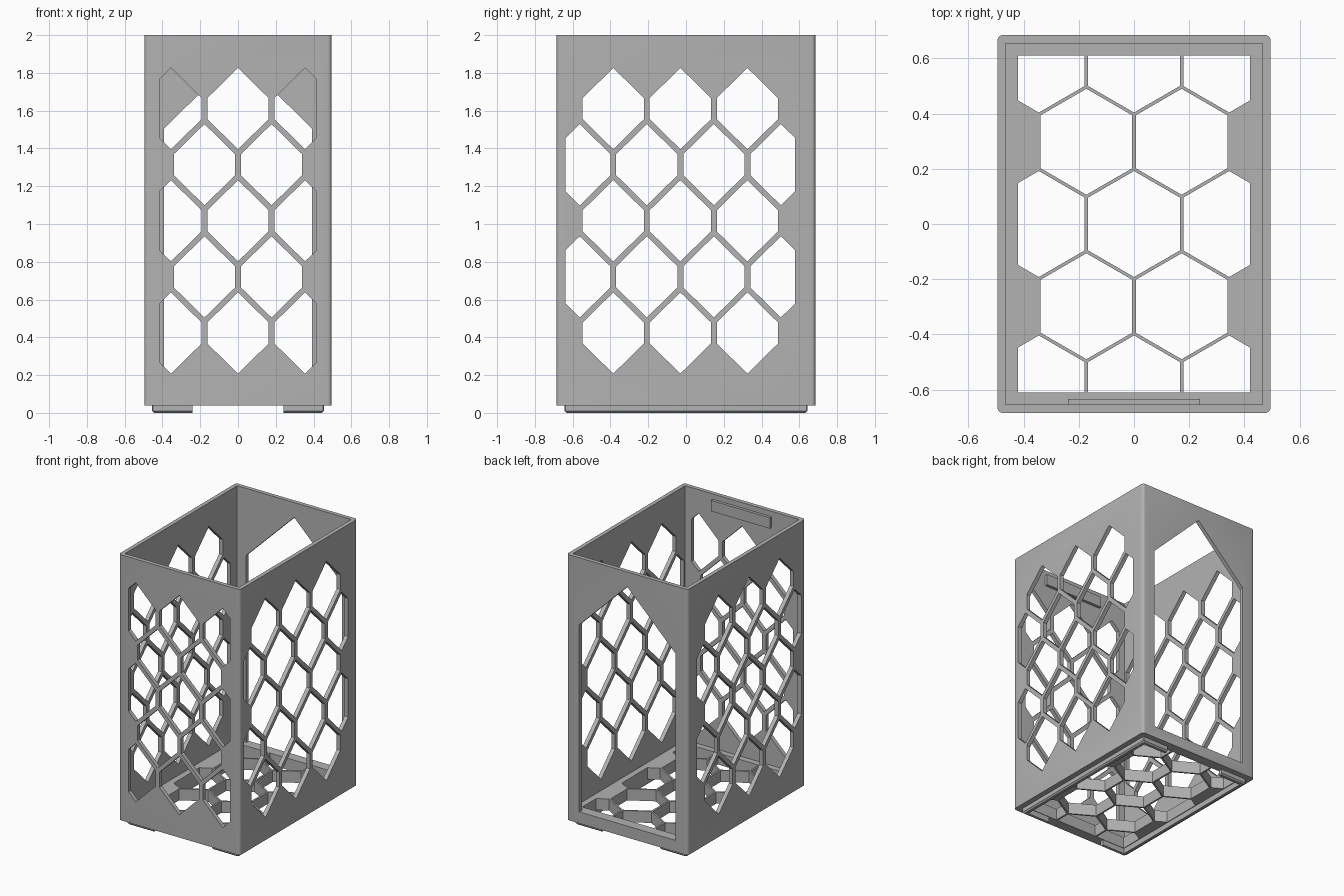
import bpy, bmesh, math
from mathutils import Vector

if "Cube" in bpy.data.objects:
    bpy.data.objects.remove(bpy.data.objects["Cube"])

grey = bpy.data.materials.new("plain grey")
grey.diffuse_color = (0.45, 0.45, 0.45, 1)
grey.use_nodes = True
grey.node_tree.nodes["Principled BSDF"].inputs["Base Color"].default_value = grey.diffuse_color


def new_object(name, bm):
    bmesh.ops.recalc_face_normals(bm, faces=bm.faces[:])
    me = bpy.data.meshes.new(name)
    bm.to_mesh(me)
    bm.free()
    me.materials.append(grey)
    ob = bpy.data.objects.new(name, me)
    bpy.context.collection.objects.link(ob)
    return ob


def loft(name, rings):
    """Closed solid through rings of equal point count."""
    bm = bmesh.new()
    loops = [[bm.verts.new(p) for p in ring] for ring in rings]
    n = len(loops[0])
    for a, b in zip(loops, loops[1:]):
        for i in range(n):
            bm.faces.new((a[i], a[(i + 1) % n], b[(i + 1) % n], b[i]))
    bm.faces.new(loops[0][::-1])
    bm.faces.new(loops[-1])
    return new_object(name, bm)


def rounded_rect(hx, hy, z, r, steps=4):
    pts = []
    for k, (sx, sy) in enumerate(((1, 1), (-1, 1), (-1, -1), (1, -1))):
        for i in range(steps + 1):
            a = math.pi / 2 * (k + i / steps)
            pts.append((sx * (hx - r) + r * math.cos(a),
                        sy * (hy - r) + r * math.sin(a), z))
    return pts


def box(name, x0, x1, y0, y1, z0, z1):
    return loft(name, [[(x0, y0, z), (x1, y0, z), (x1, y1, z), (x0, y1, z)] for z in (z0, z1)])


def prisms(name, polys, axis, lo, hi):
    """Extrude 2D polygons along an axis to make one cutter."""
    place = {'x': lambda u, v, d: (d, u, v),
             'y': lambda u, v, d: (u, d, v),
             'z': lambda u, v, d: (u, v, d)}[axis]
    bm = bmesh.new()
    for poly in polys:
        a = [bm.verts.new(place(u, v, lo)) for u, v in poly]
        b = [bm.verts.new(place(u, v, hi)) for u, v in poly]
        n = len(poly)
        bm.faces.new(a[::-1])
        bm.faces.new(b)
        for i in range(n):
            bm.faces.new((a[i], a[(i + 1) % n], b[(i + 1) % n], b[i]))
    return new_object(name, bm)


def clip(poly, k, limit, sign):
    """Keep the part of a polygon where sign * coord[k] <= sign * limit."""
    out = []
    for p, q in zip(poly, poly[1:] + poly[:1]):
        dp, dq = sign * (p[k] - limit), sign * (q[k] - limit)
        if dp <= 0:
            out.append(p)
        if dp * dq < 0:
            t = dp / (dp - dq)
            out.append(tuple(p[j] + t * (q[j] - p[j]) for j in (0, 1)))
    return out


def honeycomb(u_mid, half_u, v_mid, half_v, rows, pitch_u, pitch_v, w, h, s, first_odd):
    """Staggered pointed hexagons, trimmed to a rectangle."""
    polys = []
    for r in range(rows):
        v = v_mid + (r - (rows - 1) / 2) * pitch_v
        shift = 0.5 if (r + first_odd) % 2 else 0
        for c in range(-3, 4):
            du = (c + shift) * pitch_u
            if abs(du) > half_u:
                continue
            u = u_mid + du
            poly = [(u, v + h), (u - w, v + s), (u - w, v - s),
                    (u, v - h), (u + w, v - s), (u + w, v + s)]
            for sign in (1, -1):
                poly = clip(poly, 0, u_mid + sign * half_u, sign)
                poly = clip(poly, 1, v_mid + sign * half_v, sign)
            polys.append(poly)
    return polys


def cut(ob, cutters):
    for c in cutters:
        m = ob.modifiers.new("cut", 'BOOLEAN')
        m.operation, m.solver, m.object = 'DIFFERENCE', 'EXACT', c
    bpy.context.view_layer.update()
    me = bpy.data.meshes.new_from_object(ob.evaluated_get(bpy.context.evaluated_depsgraph_get()))
    ob.modifiers.clear()
    ob.data = me
    for c in cutters:
        bpy.data.objects.remove(c)


# Case: rounded shell with floor
HX, HY, BASE, FLOOR, TOP = 0.495, 0.685, 0.04, 0.125, 2.0
case = loft("case", [rounded_rect(HX, HY, z, 0.02) for z in (BASE, TOP)])
wall = dict(v_mid=1.017, half_v=2, rows=5, pitch_u=0.355, pitch_v=0.297,
            w=0.162, h=0.215, s=0.056, first_odd=0)
cut(case, [
    box("cavity", -0.465, 0.465, -0.655, 0.655, FLOOR, 2.2),
    # front, side and floor honeycombs
    prisms("front_holes", honeycomb(0, 0.415, **wall), 'y', -0.8, -0.6),
    prisms("side_holes", honeycomb(-0.03, 0.608, **wall), 'x', -0.6, 0.6),
    prisms("floor_holes", honeycomb(0, 0.42, 0, 0.61, 5, 0.345, 0.298,
                                    0.166, 0.192, 0.096, 0), 'z', -0.1, 0.3),
    # pointed opening in the back
    prisms("back_opening", [[(-0.392, FLOOR), (0.392, FLOOR), (0.392, 1.505),
                             (0, 1.89), (-0.392, 1.505)]], 'y', 0.6, 0.8),
])

# Stacking lip under the case, chamfered, notched front and back
lip = loft("base_lip", [rounded_rect(0.445, 0.633, 0, 0.005, 1),
                        rounded_rect(0.455, 0.643, 0.01, 0.005, 1),
                        rounded_rect(0.455, 0.643, 0.042, 0.005, 1)])
cut(lip, [box("lip_hollow", -0.425, 0.425, -0.613, 0.613, -0.1, 0.2),
          box("lip_notch", -0.24, 0.24, -0.8, 0.8, -0.1, 0.2)])

# Latch tab inside the front wall
box("latch_tab", -0.24, 0.24, -0.66, -0.634, 1.88, 1.96)

# Smooth the rounded corners, keep edges sharp
bpy.ops.object.select_all(action='DESELECT')
case.select_set(True)
bpy.context.view_layer.objects.active = case
bpy.ops.object.shade_smooth_by_angle(angle=math.radians(30))
